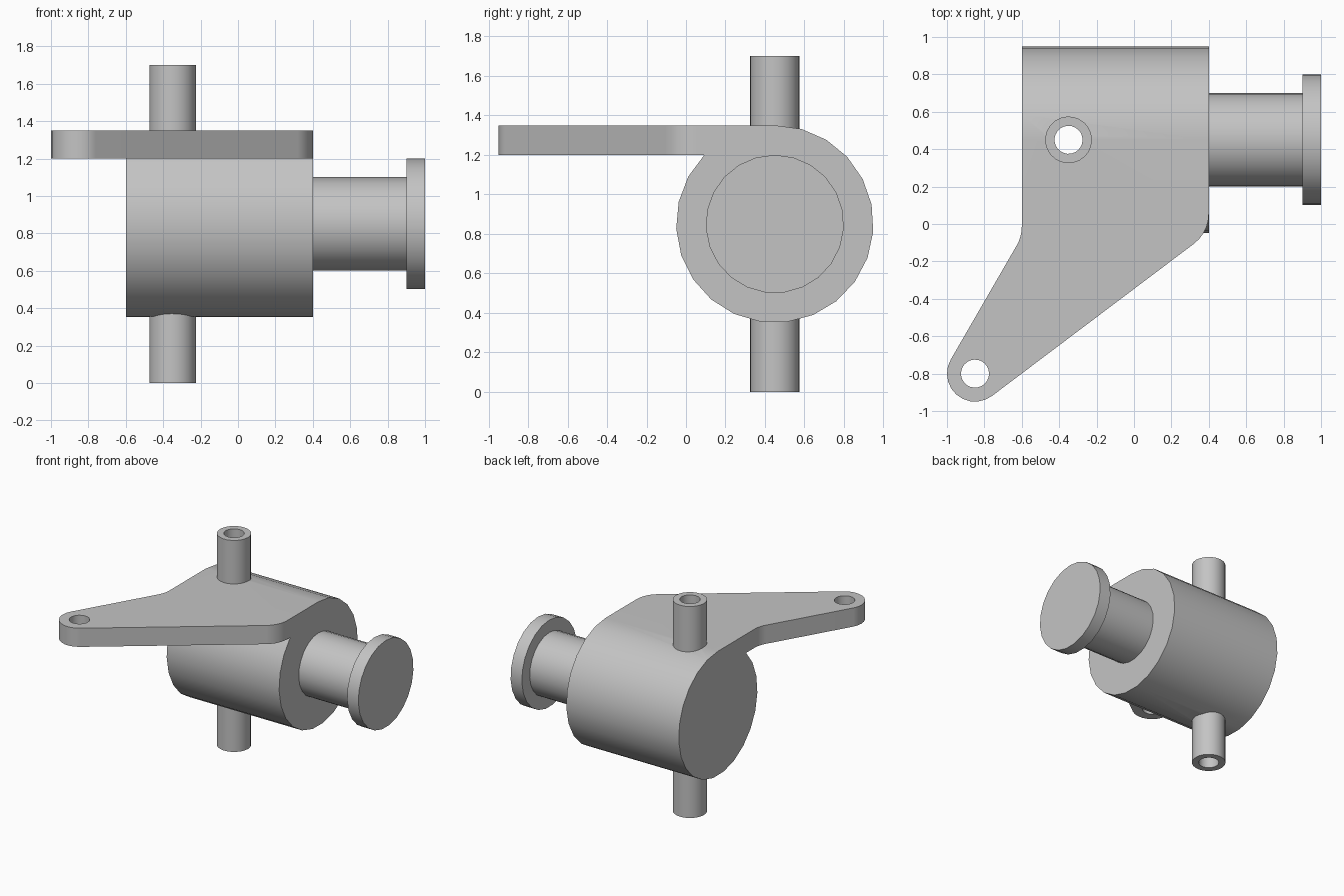
import bpy, bmesh
from math import sin, cos, radians, pi, acos
from mathutils import Matrix, Vector

cube = bpy.data.objects.get("Cube")
if cube:
    bpy.data.objects.remove(cube, do_unlink=True)

grey = bpy.data.materials.new("plain grey")
grey.use_nodes = True
grey.diffuse_color = (0.55, 0.55, 0.55, 1)
grey.node_tree.nodes["Principled BSDF"].inputs["Base Color"].default_value = grey.diffuse_color

SIDES = 23
BORE = 0.075
HUB_Y, HUB_Z, HUB_R = 0.45, 0.85, 0.5
PIN_X = -0.35
EYE = Vector((-0.85, -0.8))


def finish(bm, name):
    bmesh.ops.recalc_face_normals(bm, faces=bm.faces)
    mesh = bpy.data.meshes.new(name)
    bm.to_mesh(mesh)
    bm.free()
    mesh.materials.append(grey)
    ob = bpy.data.objects.new(name, mesh)
    bpy.context.collection.objects.link(ob)
    return ob


def prism(name, points, direction):
    """Extrude a closed 3D outline along a direction."""
    bm = bmesh.new()
    face = bm.faces.new([bm.verts.new(p) for p in points])
    made = bmesh.ops.extrude_face_region(bm, geom=[face], use_keep_orig=True)["geom"]
    moved = [v for v in made if isinstance(v, bmesh.types.BMVert)]
    bmesh.ops.translate(bm, verts=moved, vec=direction)
    return finish(bm, name)


def lathe(name, profile, matrix, closed=False):
    """Revolve (radius, height) points about local z, then place the result."""
    bm = bmesh.new()
    rings = []
    for r, h in profile:
        rings.append([bm.verts.new((r * cos(2 * pi * i / SIDES), r * sin(2 * pi * i / SIDES), h))
                      for i in range(SIDES)])
    pairs = list(zip(rings, rings[1:]))
    if closed:
        pairs.append((rings[-1], rings[0]))
    else:
        bm.faces.new(rings[0])
        bm.faces.new(rings[-1])
    for a, b in pairs:
        for i in range(SIDES):
            j = (i + 1) % SIDES
            bm.faces.new((a[i], a[j], b[j], b[i]))
    bm.transform(matrix)
    return finish(bm, name)


def arc(cx, cy, r, start, end, steps):
    return [(cx + r * cos(radians(start + (end - start) * i / steps)),
             cy + r * sin(radians(start + (end - start) * i / steps))) for i in range(steps + 1)]


def select_only(ob):
    bpy.ops.object.select_all(action='DESELECT')
    ob.select_set(True)
    bpy.context.view_layer.objects.active = ob


def combine(ob, other, operation):
    mod = ob.modifiers.new(operation.lower(), 'BOOLEAN')
    mod.operation, mod.object, mod.solver = operation, other, 'EXACT'
    select_only(ob)
    bpy.ops.object.modifier_apply(modifier=mod.name)
    bpy.data.objects.remove(other, do_unlink=True)


# Hub barrel: round section with a square step that carries the arm
arm_low, arm_top = 1.2, HUB_Z + HUB_R
sweep = 2 * pi - acos((arm_low - HUB_Z) / HUB_R)
section = [(-0.6, HUB_Y + HUB_R * sin(sweep * i / 20), HUB_Z + HUB_R * cos(sweep * i / 20))
           for i in range(21)]
step_y = section[-1][1]
section[-1] = (-0.6, step_y, arm_low)
hub = prism("hub_with_arm", section + [(-0.6, step_y, arm_top)], (1, 0, 0))

# Steering arm: tapered plate with a rounded eye and filleted shoulders
outline = [(-0.6, step_y)]
outline += arc(-0.8, -0.014, 0.2, 0, -30, 4)
outline += arc(EYE.x, EYE.y, 0.15, 150, 307, 10)
outline += arc(0.2, 0.054, 0.2, -53, 0, 5)
outline += [(0.4, step_y)]
arm = prism("arm_plate", [(x, y, arm_low) for x, y in outline], (0, 0, arm_top - arm_low))
combine(hub, arm, 'UNION')

# Holes for the eye and for the hollow pin (the pin wall covers its cut edge)
for x, y, r in ((EYE.x, EYE.y, BORE), (PIN_X, HUB_Y, 0.1)):
    cutter = lathe("hole_cutter", [(r, 0.1), (r, 1.6)], Matrix.Translation((x, y, 0)))
    cutter.hide_render = True
    combine(hub, cutter, 'DIFFERENCE')

# Merge coplanar faces left over from joining
bm = bmesh.new()
bm.from_mesh(hub.data)
bmesh.ops.remove_doubles(bm, verts=bm.verts, dist=0.0001)
bmesh.ops.dissolve_limit(bm, angle_limit=0.01, verts=bm.verts, edges=bm.edges)
bm.to_mesh(hub.data)
bm.free()

# Hollow kingpin
pin = lathe("kingpin", [(0.125, 0), (0.125, 1.7), (BORE, 1.7), (BORE, 0)],
            Matrix.Translation((PIN_X, HUB_Y, 0)), closed=True)

# Stub axle with its end flange, lying along x with a vertex at the top
lay = Matrix.Translation((0, HUB_Y, HUB_Z)) @ Matrix(
    ((0, 0, 1, 0), (0, 1, 0, 0), (1, 0, 0, 0), (0, 0, 0, 1)))
axle = lathe("stub_axle", [(0.25, 0.3), (0.25, 0.9), (0.35, 0.9), (0.35, 1.0)], lay)

for ob in (hub, pin, axle):
    select_only(ob)
    bpy.ops.object.shade_smooth_by_angle(angle=radians(30))
    weighted = ob.modifiers.new("weighted normals", 'WEIGHTED_NORMAL')
    weighted.keep_sharp = True
